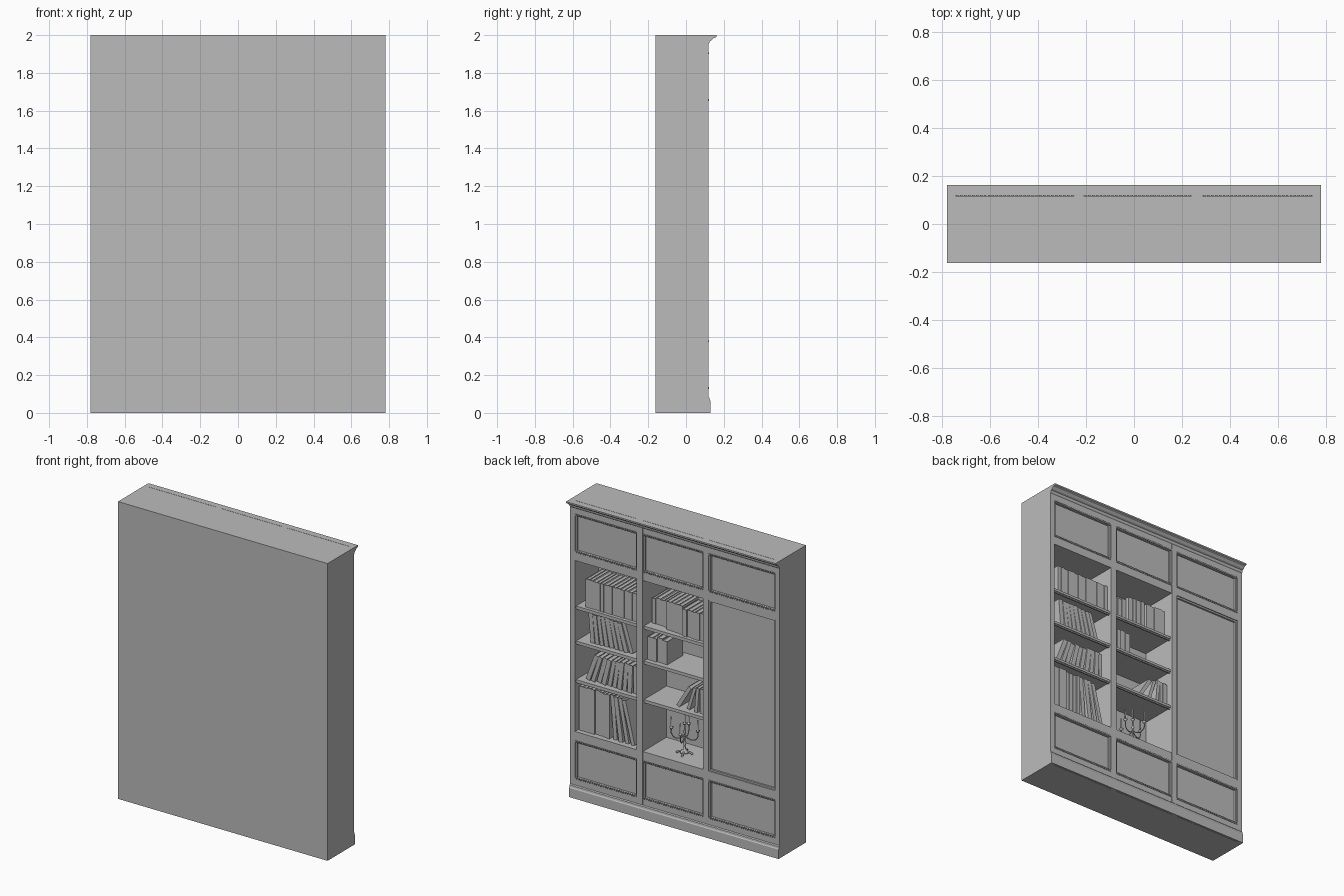
import bpy, bmesh, math, random
from mathutils import Matrix, Vector

random.seed(4)
default = bpy.data.objects.get("Cube")
if default:
    bpy.data.objects.remove(default)

grey = bpy.data.materials.new("plain grey")
grey.use_nodes = True
tone = (0.5, 0.5, 0.5, 1)
grey.diffuse_color = tone
grey.node_tree.nodes["Principled BSDF"].inputs["Base Color"].default_value = tone


def finish(name, bm):
    """Turn a bmesh into a named object."""
    bmesh.ops.recalc_face_normals(bm, faces=bm.faces)
    mesh = bpy.data.meshes.new(name)
    bm.to_mesh(mesh)
    bm.free()
    mesh.materials.append(grey)
    obj = bpy.data.objects.new(name, mesh)
    bpy.context.collection.objects.link(obj)
    return obj


def add_box(bm, xs, ys, zs, matrix=Matrix()):
    size = Vector((xs[1] - xs[0], ys[1] - ys[0], zs[1] - zs[0]))
    mid = Vector((sum(xs), sum(ys), sum(zs))) / 2
    place = matrix @ Matrix.Translation(mid) @ Matrix.Diagonal(size.to_4d())
    return bmesh.ops.create_cube(bm, size=1, matrix=place)["verts"]


def box(name, xs, ys, zs):
    bm = bmesh.new()
    add_box(bm, xs, ys, zs)
    return finish(name, bm)


def moulding(name, profile):
    """Extrude a (y, z) profile across the full width."""
    bm = bmesh.new()
    face = bm.faces.new([bm.verts.new((-W, y, z)) for y, z in profile])
    new = bmesh.ops.extrude_face_region(bm, geom=[face])["geom"]
    bmesh.ops.translate(bm, vec=(2 * W, 0, 0),
                        verts=[v for v in new if isinstance(v, bmesh.types.BMVert)])
    return finish(name, bm)


# Main dimensions
W, BACK, FRONT, INNER = 0.78, -0.162, 0.118, -0.135
COLUMNS = {"left": (0.285, 0.745), "middle": (-0.21, 0.24), "right": (-0.745, -0.25)}
LOW, MID, TOP = (0.125, 0.385), (0.445, 1.595), (1.65, 1.91)

# Carcass: back, sides, posts and rails
box("back_board", (-W, W), (BACK, INNER), (0, 2))
edges = [W, 0.745, 0.285, 0.24, -0.21, -0.25, -0.745, -W]
for name, i in (("left_side", 0), ("left_post", 2), ("right_post", 4), ("right_side", 6)):
    box(name, (edges[i + 1], edges[i]), (INNER, FRONT), (0, 2))
for name, low, high in (("bottom_rail", 0, LOW[0]), ("lower_rail", LOW[1], MID[0]),
                        ("upper_rail", MID[1], TOP[0]), ("top_rail", TOP[1], 2)):
    for side, xs in COLUMNS.items():
        box(f"{side}_{name}", xs, (INNER, FRONT - 0.002), (low, high))

# Cornice and plinth
moulding("cornice", [(FRONT, 2), (FRONT, 1.95), (0.122, 1.955), (0.125, 1.967), (0.135, 1.972),
                     (0.146, 1.984), (0.154, 1.986), (0.162, 1.99), (0.162, 2)])
moulding("plinth", [(FRONT, 0), (0.13, 0), (0.13, 0.062), (0.126, 0.068),
                    (0.124, 0.08), (FRONT, 0.086)])


def panel(name, xs, zs, beads):
    """Recessed panel with a moulded border and optional bead rows."""
    bm = bmesh.new()
    add_box(bm, xs, (0.06, 0.098), zs)
    rim = 0.011
    for low, high in ((zs[0], zs[0] + rim), (zs[1] - rim, zs[1])):
        add_box(bm, xs, (0.09, 0.11), (low, high))
    for low, high in ((xs[0], xs[0] + rim), (xs[1] - rim, xs[1])):
        add_box(bm, (low, high), (0.09, 0.11), zs)
    if beads:
        count = int((xs[1] - xs[0]) / 0.016)
        step = (xs[1] - xs[0]) / count
        for z in (zs[0] + 0.006, zs[1] - 0.006):
            for i in range(count):
                x = xs[0] + step * (i + 0.5)
                add_box(bm, (x - 0.005, x + 0.005), (0.105, 0.121), (z - 0.005, z + 0.005))
    finish(name, bm)


for side, xs in COLUMNS.items():
    panel(f"{side}_drawer_panel", xs, LOW, True)
    panel(f"{side}_top_panel", xs, TOP, True)
panel("right_door", COLUMNS["right"], MID, False)

# Open shelves with a small lip under the front edge
SHELVES = (1.285, 1.05, 0.79)
for side in ("left", "middle"):
    for i, z in enumerate(SHELVES):
        bm = bmesh.new()
        add_box(bm, COLUMNS[side], (INNER, 0.105), (z - 0.016, z))
        add_box(bm, COLUMNS[side], (0.09, 0.1), (z - 0.024, z - 0.016))
        finish(f"{side}_shelf_{i + 1}", bm)


def book_row(name, x, z, height, thick, leans, front=0.075, depth=0.17, vary=0.01):
    """Books from x towards -x; a positive lean tips the top towards +x."""
    bm = bmesh.new()
    last = leans[0]
    for lean in leans:
        x -= height * max(0, math.tan(lean) - math.tan(last))
        t = thick * random.uniform(0.85, 1.1)
        h = height - random.uniform(0, vary)
        y = front - random.uniform(0, vary)
        foot = t / math.cos(lean)
        pivot = x if lean >= 0 else x - foot
        xs = (-t, -0.001) if lean >= 0 else (0.001, t)
        place = Matrix.Translation((pivot, 0, z)) @ Matrix.Rotation(lean, 4, "Y")
        verts = add_box(bm, xs, (y - depth, y), (0, h), place)
        # Sink the page block between the covers
        up = place.to_3x3() @ Vector((0, 0, 1))
        bm.normal_update()
        top = max({f for v in verts for f in v.link_faces}, key=lambda f: f.normal.dot(up))
        bmesh.ops.inset_region(bm, faces=[top], thickness=t * 0.12)
        bmesh.ops.translate(bm, verts=top.verts, vec=up * -0.004)
        x -= foot
        last = lean
    finish(name, bm)


def fan(start, end, count):
    return [start + (end - start) * i / (count - 1) for i in range(count)]


# Books
book_row("upright_books", 0.69, SHELVES[0], 0.19, 0.029, [0] * 14, 0.085, 0.18, 0.004)
book_row("leaning_books", 0.66, SHELVES[1], 0.2, 0.031, fan(0.08, 0.3, 9))
book_row("slanted_books", 0.7, SHELVES[2], 0.19, 0.031, fan(-0.36, 0, 10))
book_row("tall_books", 0.74, MID[0], 0.3, 0.03, [0] * 8 + fan(0.08, 0.24, 4), 0.085, 0.2)
book_row("middle_books_a", 0.225, SHELVES[0], 0.18, 0.031, [0] * 4, 0.045)
book_row("middle_books_b", 0.1, SHELVES[0], 0.2, 0.031, [0] * 4, 0.075)
book_row("middle_books_c", -0.03, SHELVES[0], 0.19, 0.031, [0] * 5, 0.085)
book_row("short_book_group", 0.235, SHELVES[1], 0.165, 0.036, [0] * 4, 0.075)
book_row("end_books", 0.03, SHELVES[2], 0.17, 0.024, [-0.55, -0.3, -0.08, 0, 0, 0], 0.075)

# Candelabra: turned stem, curved arms with cups and candles, four feet
CX, CY, CZ = 0.01, 0.0, MID[0]


def turned(name, profile, x, y, z, sides=12):
    """Spin an (r, z) profile about a vertical axis."""
    bm = bmesh.new()
    verts = [bm.verts.new((r, 0, h)) for r, h in profile]
    path = [bm.edges.new(pair) for pair in zip(verts, verts[1:])]
    bmesh.ops.spin(bm, geom=verts + path, axis=(0, 0, 1), cent=(0, 0, 0),
                   steps=sides, angle=math.tau)
    bmesh.ops.remove_doubles(bm, verts=bm.verts, dist=0.0001)
    obj = finish(name, bm)
    for poly in obj.data.polygons:
        poly.use_smooth = True
    obj.location = (x, y, z)


def tube(name, points, angle, radius):
    """Curved rod in a vertical plane turned by angle."""
    curve = bpy.data.curves.new(name, "CURVE")
    curve.dimensions = "3D"
    curve.bevel_depth, curve.bevel_resolution, curve.resolution_u = radius, 1, 5
    spline = curve.splines.new("BEZIER")
    spline.bezier_points.add(len(points) - 1)
    for p, (r, z) in zip(spline.bezier_points, points):
        p.co = (r * math.cos(angle), r * math.sin(angle), z)
        p.handle_left_type = p.handle_right_type = "AUTO"
    curve.materials.append(grey)
    obj = bpy.data.objects.new(name, curve)
    obj.location = (CX, CY, CZ)
    bpy.context.collection.objects.link(obj)


CANDLE = [(0, 0), (0.006, 0.002), (0.013, 0.012), (0.013, 0.015), (0.005, 0.015),
          (0.005, 0.085), (0, 0.087)]
turned("candelabra_stem", [(0, 0.01), (0.028, 0.012), (0.022, 0.022), (0.008, 0.032),
                           (0.006, 0.06), (0.011, 0.075), (0.005, 0.09), (0.005, 0.14),
                           (0.01, 0.15), (0.004, 0.165), (0.004, 0.2), (0, 0.2)], CX, CY, CZ)
turned("centre_candle", CANDLE, CX, CY, CZ + 0.195)
for i in range(4):
    a = math.tau * i / 4 + 0.3
    tube(f"candelabra_arm_{i + 1}", [(0, 0.13), (0.03, 0.105), (0.065, 0.105),
                                     (0.085, 0.13), (0.085, 0.16)], a, 0.0035)
    turned(f"arm_candle_{i + 1}", CANDLE, CX + 0.085 * math.cos(a),
           CY + 0.085 * math.sin(a), CZ + 0.155)
    tube(f"candelabra_foot_{i + 1}", [(0.01, 0.022), (0.035, 0.016), (0.052, 0.006)], a, 0.006)
